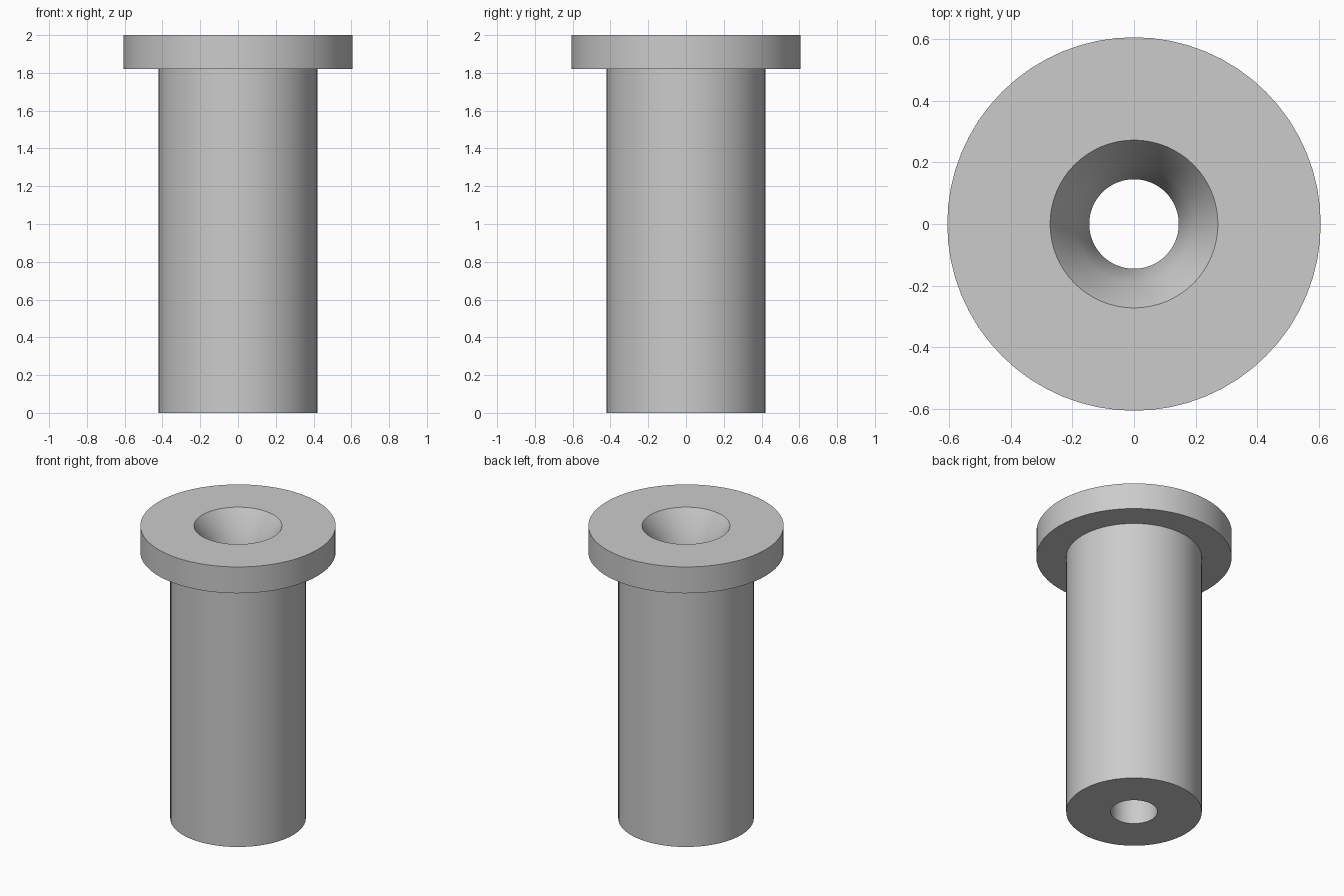
import bpy
import bmesh
import math

cube = bpy.data.objects.get("Cube")
if cube:
    bpy.data.objects.remove(cube, do_unlink=True)

SEGMENTS = 64
HEIGHT = 2.0
SHOULDER = 1.82
HEAD_R, BODY_R = 0.605, 0.42
BORE_R, MOUTH_R = 0.145, 0.272

# Plain grey metal
metal = bpy.data.materials.new("grey metal")
metal.use_nodes = True
grey = (0.6, 0.6, 0.6, 1.0)
metal.diffuse_color = grey
metal.node_tree.nodes["Principled BSDF"].inputs["Base Color"].default_value = grey


def lathe(name, profile, material):
    """Turn a closed (radius, height) profile around the z axis."""
    bm = bmesh.new()
    verts = [bm.verts.new((r, 0, z)) for r, z in profile]
    edges = [bm.edges.new((verts[i - 1], v)) for i, v in enumerate(verts)]
    bmesh.ops.spin(bm, geom=verts + edges, cent=(0, 0, 0), axis=(0, 0, 1),
                   angle=math.tau, steps=SEGMENTS, use_merge=True)
    bmesh.ops.remove_doubles(bm, verts=bm.verts, dist=1e-5)
    bmesh.ops.recalc_face_normals(bm, faces=bm.faces)
    mesh = bpy.data.meshes.new(name)
    bm.to_mesh(mesh)
    bm.free()
    mesh.materials.append(material)
    obj = bpy.data.objects.new(name, mesh)
    bpy.context.collection.objects.link(obj)
    return obj


# Flanged sleeve: straight bore, flared mouth, head, shoulder and body
profile = [
    (BORE_R, 0),
    (BORE_R, HEIGHT - 0.30),
    (0.19, HEIGHT - 0.13),
    (MOUTH_R, HEIGHT),
    (HEAD_R, HEIGHT),
    (HEAD_R, SHOULDER),
    (BODY_R, SHOULDER),
    (BODY_R, 0),
]
sleeve = lathe("flanged_sleeve", profile, metal)

# Smooth round walls, crisp rims
bpy.ops.object.select_all(action="DESELECT")
sleeve.select_set(True)
bpy.context.view_layer.objects.active = sleeve
bpy.ops.object.shade_smooth_by_angle(angle=math.radians(35))
